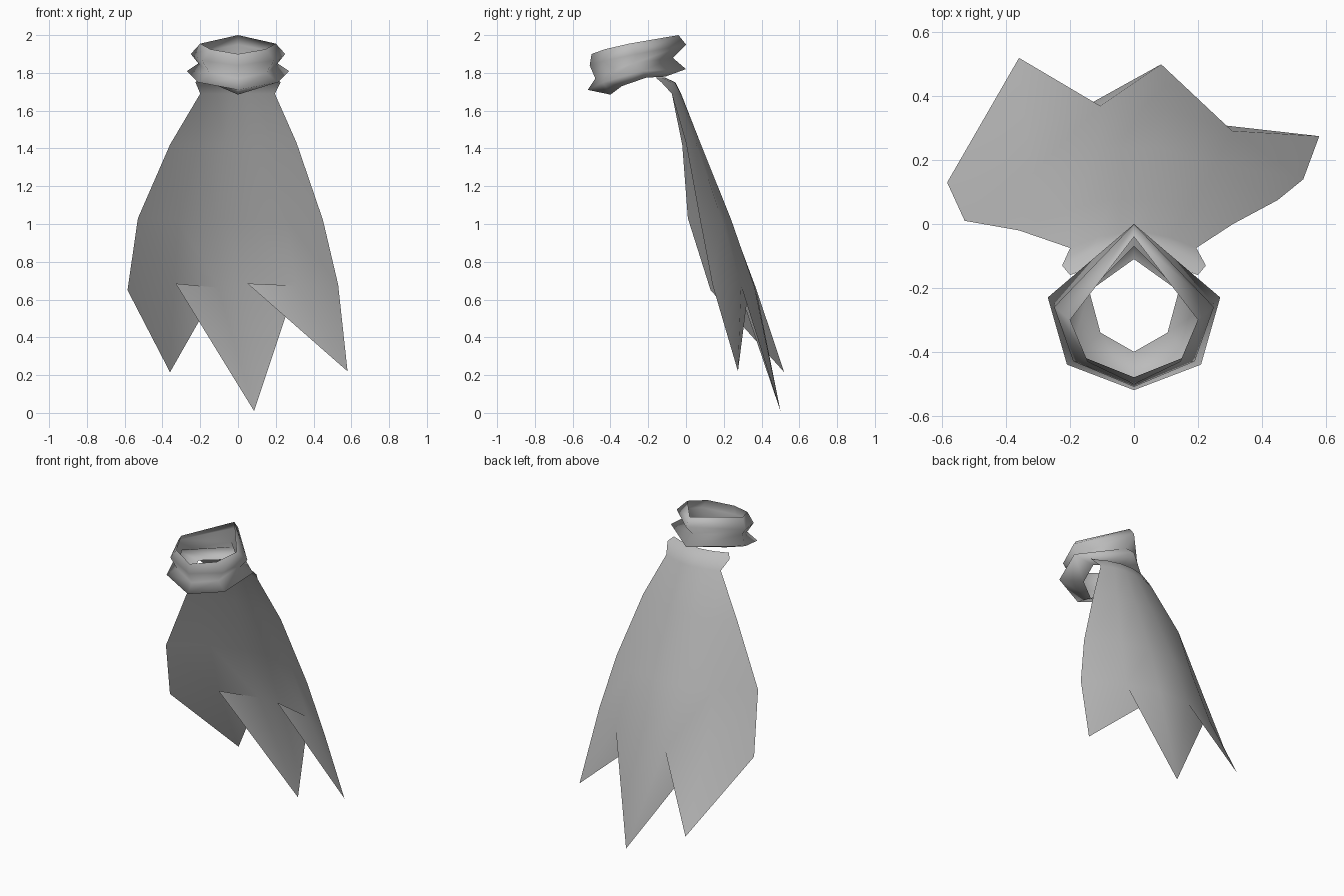
import bpy

default_cube = bpy.data.objects.get("Cube")
if default_cube:
    bpy.data.objects.remove(default_cube, do_unlink=True)

# One plain grey cloth colour
cloth = bpy.data.materials.new("grey_cloth")
cloth.use_nodes = True
GREY = (0.5, 0.5, 0.5, 1)
cloth.diffuse_color = GREY
for node in cloth.node_tree.nodes:
    if node.type == 'BSDF_PRINCIPLED':
        node.inputs["Base Color"].default_value = GREY
        node.inputs["Roughness"].default_value = 0.8


def build_part(name, verts, faces):
    """Make a smooth-shaded cloth object from vertices and faces."""
    mesh = bpy.data.meshes.new(name)
    mesh.from_pydata(verts, [], faces)
    mesh.materials.append(cloth)
    for polygon in mesh.polygons:
        polygon.use_smooth = True
    mesh.update()
    part = bpy.data.objects.new(name, mesh)
    bpy.context.collection.objects.link(part)
    return part


def strip(upper, lower, count, closed=False):
    """Quads joining two rows that start at the given vertex indices."""
    quads = []
    for i in range(count if closed else count - 1):
        j = (i + 1) % count
        quads.append((upper + i, upper + j, lower + j, lower + i))
    return quads


def lerp(a, b, t):
    return a + (b - a) * t


# Collar: half loops from back to front, top to bottom, mirrored across x
half_loops = [
    [(0, -.04, 2), (.2, -.3, 1.955), (.145, -.43, 1.925), (0, -.5, 1.9)],
    [(0, 0, 1.95), (.25, -.26, 1.9), (.19, -.43, 1.865), (0, -.51, 1.84)],
    [(0, -.07, 1.88), (.21, -.28, 1.85), (.15, -.42, 1.8), (0, -.48, 1.77)],
    [(0, 0, 1.82), (.27, -.23, 1.81), (.21, -.44, 1.75), (0, -.52, 1.71)],
    [(0, -.11, 1.78), (.14, -.21, 1.775), (.105, -.34, 1.73), (0, -.4, 1.685)],
]
verts, faces = [], []
for half in half_loops:
    verts += half + [(-x, y, z) for x, y, z in half[2:0:-1]]
sides = len(verts) // len(half_loops)
for k in range(len(half_loops) - 1):
    faces += strip(k * sides, (k + 1) * sides, sides, closed=True)
build_part("collar", verts, faces)

# Cape sheet: each row is (left-hand edge, right-hand edge, backward bulge)
rows = [
    ((-.2, -.16, 1.775), (.2, -.16, 1.775), .05),
    ((-.225, -.13, 1.75), (.225, -.13, 1.75), .075),
    ((-.2, -.075, 1.69), (.195, -.075, 1.69), .05),
    ((-.36, -.02, 1.42), (.31, 0, 1.43), .09),
    ((-.53, .01, 1.03), (.45, .075, 1.02), .2),
    ((-.585, .13, .65), (.53, .14, .68), .24),
]
columns = (0, .22, .43, .62, .8, 1)
width = len(columns)
verts, faces = [], []
for start, end, bulge in rows:
    for t in columns:
        x, y, z = (lerp(a, b, t) for a, b in zip(start, end))
        verts.append((x, y + bulge * 4 * t * (1 - t), z))
for k in range(len(rows) - 1):
    faces += strip(k * width, (k + 1) * width, width)

# Ragged hem: three pointed tails, two with a corner folded over the front
hem = (len(rows) - 1) * width
tails = [
    ((-.36, .52, .215), None, (0, 1, 2)),
    ((.085, .5, .01), (-.33, .27, .685), (2, 3, 4)),
    ((.58, .275, .22), (.05, .335, .685), (4, 5)),
]
for tip, fold, corners in tails:
    edge = [hem + c for c in corners]
    if fold:
        edge.insert(0, len(verts))
        verts.append(fold)
    tip_index = len(verts)
    verts.append(tip)
    faces += [(a, b, tip_index) for a, b in zip(edge, edge[1:])]
build_part("cape", verts, faces)
